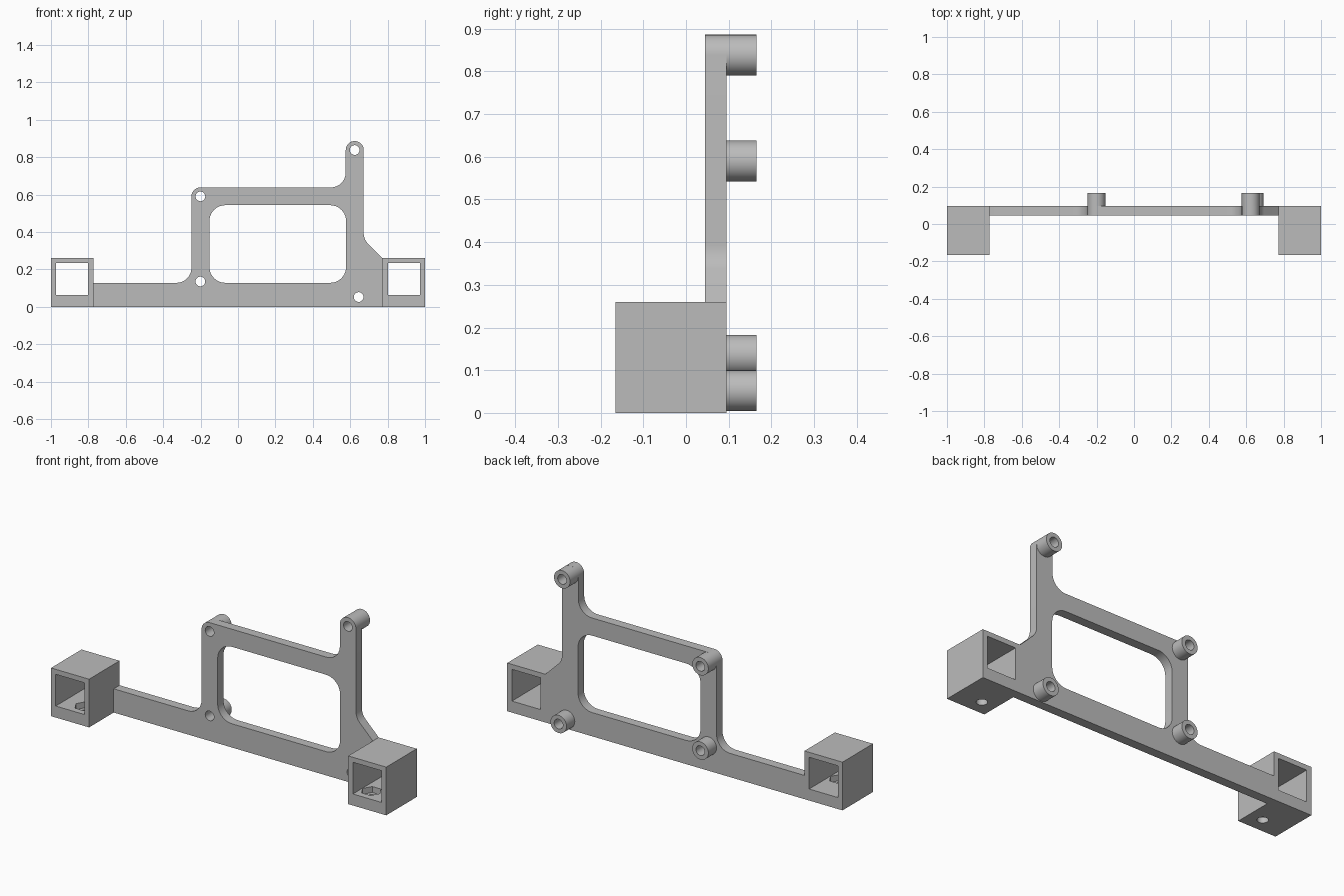
import bpy, bmesh, math
from mathutils import Vector

if "Cube" in bpy.data.objects:
    bpy.data.objects.remove(bpy.data.objects["Cube"], do_unlink=True)

grey = bpy.data.materials.new("plain grey")
grey.use_nodes = True
grey.diffuse_color = (0.5, 0.5, 0.5, 1)
grey.node_tree.nodes["Principled BSDF"].inputs["Base Color"].default_value = (0.5, 0.5, 0.5, 1)

FRONT, BACK, PLATE_FRONT, BOSS_END = -0.165, 0.095, 0.045, 0.165
BOX_IN, BOX_OUT, BOX_TOP = 0.773, 1.0, 0.26


def circle(x, y, r, n=32):
    return [(x + r * math.cos(2 * math.pi * i / n), y + r * math.sin(2 * math.pi * i / n))
            for i in range(n)]


def rect(x0, x1, y0, y1, r=0):
    return rounded([(x0, y0, r), (x1, y0, r), (x1, y1, r), (x0, y1, r)])


def rounded(corners, steps=10):
    """Outline from (x, z, radius) corners with true arc fillets."""
    out = []
    for i, (x, y, r) in enumerate(corners):
        p = Vector((x, y))
        if r == 0:
            out.append((x, y))
            continue
        a = (Vector(corners[i - 1][:2]) - p).normalized()
        b = (Vector(corners[(i + 1) % len(corners)][:2]) - p).normalized()
        half = a.angle(b) / 2
        centre = p + (a + b).normalized() * (r / math.sin(half))
        start = p + a * (r / math.tan(half)) - centre
        end = p + b * (r / math.tan(half)) - centre
        sweep = math.atan2(start.x * end.y - start.y * end.x, start.dot(end))
        base = math.atan2(start.y, start.x)
        for k in range(steps + 1):
            t = base + sweep * k / steps
            out.append((centre.x + r * math.cos(t), centre.y + r * math.sin(t)))
    return out


def prism(name, loops, lo, hi, axis="Y"):
    """Extrude an outline with holes along Y (from the front) or Z (from below)."""
    place = (lambda u, v: (u, lo, v)) if axis == "Y" else (lambda u, v: (u, v, lo))
    bm = bmesh.new()
    for loop in loops:
        vs = [bm.verts.new(place(u, v)) for u, v in loop]
        for i, v in enumerate(vs):
            bm.edges.new((vs[i - 1], v))
    bmesh.ops.triangle_fill(bm, use_beauty=True, use_dissolve=False, edges=bm.edges[:])
    ext = bmesh.ops.extrude_face_region(bm, geom=bm.faces[:], use_keep_orig=True)
    move = Vector((0, hi - lo, 0)) if axis == "Y" else Vector((0, 0, hi - lo))
    bmesh.ops.translate(bm, vec=move,
                        verts=[g for g in ext["geom"] if isinstance(g, bmesh.types.BMVert)])
    bmesh.ops.recalc_face_normals(bm, faces=bm.faces[:])
    mesh = bpy.data.meshes.new(name)
    bm.to_mesh(mesh)
    bm.free()
    mesh.materials.append(grey)
    ob = bpy.data.objects.new(name, mesh)
    bpy.context.collection.objects.link(ob)
    return ob


def smooth(ob):
    bpy.ops.object.select_all(action="DESELECT")
    ob.select_set(True)
    bpy.context.view_layer.objects.active = ob
    bpy.ops.object.shade_smooth_by_angle(angle=math.radians(30))


# Flat frame plate with its window and screw holes
bosses = {"upper_right": (-0.201, 0.59), "lower_right": (-0.201, 0.135),
          "upper_left": (0.624, 0.838), "lower_left": (0.645, 0.052)}
BOSS_R, HOLE_R = 0.048, 0.026
outline = rounded([
    (-BOX_IN, 0, 0), (BOX_IN, 0, 0), (BOX_IN, BOX_TOP, 0), (0.672, 0.36, 0.08),
    (0.672, 0.886, 0.0478), (0.576, 0.886, 0.0478), (0.576, 0.638, 0.08),
    (-0.249, 0.638, 0.048), (-0.249, 0.128, 0.08), (-BOX_IN, 0.128, 0)])
window = rect(-0.153, 0.578, 0.128, 0.543, 0.085)
holes = [circle(x, z, HOLE_R) for x, z in bosses.values()]
smooth(prism("frame_plate", [outline, window] + holes, PLATE_FRONT, BACK))

# Hollow standoffs behind the plate
for place, (x, z) in bosses.items():
    smooth(prism(place + "_standoff", [circle(x, z, BOSS_R), circle(x, z, HOLE_R)],
                 BACK, BOSS_END))

# Square end sockets, each with a screw hole and a hexagonal nut pocket in the floor
for side, s in (("left", 1), ("right", -1)):
    x0, x1 = sorted((s * BOX_IN, s * BOX_OUT))
    socket = prism(side + "_socket",
                   [rect(x0, x1, 0, BOX_TOP), rect(x0 + 0.028, x1 - 0.028, 0.062, 0.233)],
                   FRONT, BACK)
    cutters = [prism("nut_cutter", [circle(s * 0.855, -0.085, 0.052, 6)], 0.03, 0.1, "Z"),
               prism("screw_cutter", [circle(s * 0.855, -0.085, 0.027)], -0.1, 0.05, "Z")]
    bpy.context.view_layer.objects.active = socket
    for cutter in cutters:
        cutter.hide_render = True
        mod = socket.modifiers.new("cut", "BOOLEAN")
        mod.operation, mod.solver, mod.object = "DIFFERENCE", "EXACT", cutter
        bpy.ops.object.modifier_apply(modifier=mod.name)
        bpy.data.objects.remove(cutter, do_unlink=True)
    smooth(socket)
